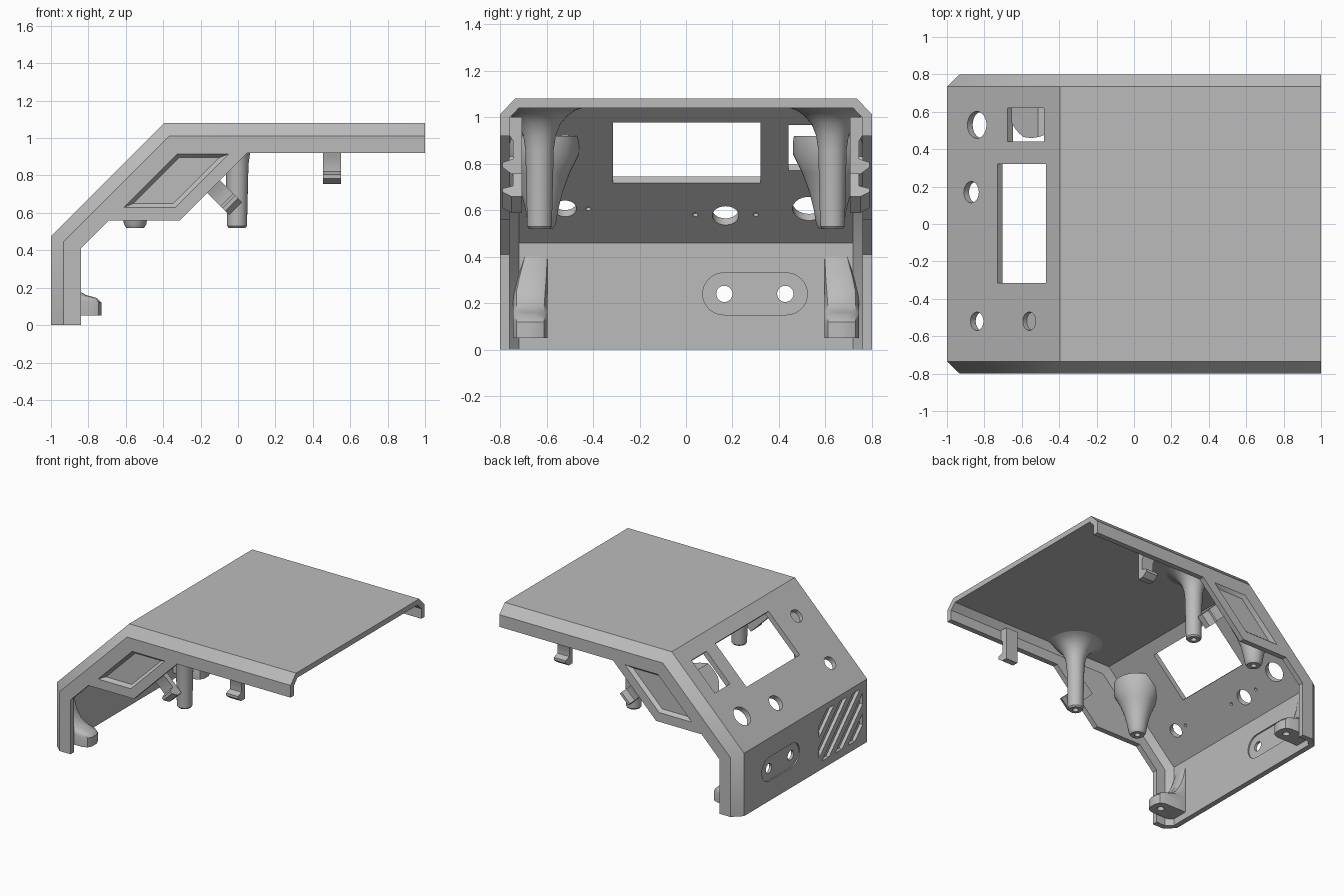
import bpy, bmesh, math
from mathutils import Vector, Matrix

old = bpy.data.objects.get("Cube")
if old:
    bpy.data.objects.remove(old, do_unlink=True)

GREY = (0.5, 0.5, 0.5, 1.0)
mat = bpy.data.materials.new("light grey plastic")
mat.use_nodes = True
mat.diffuse_color = GREY
mat.node_tree.nodes["Principled BSDF"].inputs["Base Color"].default_value = GREY

TILT = Matrix.Rotation(math.radians(-45), 4, 'Y')   # up axis becomes the sloped panel's normal


def make(name, bm):
    bmesh.ops.recalc_face_normals(bm, faces=bm.faces)
    me = bpy.data.meshes.new(name)
    bm.to_mesh(me)
    bm.free()
    me.materials.append(mat)
    ob = bpy.data.objects.new(name, me)
    bpy.context.collection.objects.link(ob)
    return ob


def loft(name, rings, matrix=None):
    """Closed solid through rings of equal point count."""
    bm = bmesh.new()
    loops = [[bm.verts.new(p) for p in ring] for ring in rings]
    n = len(loops[0])
    for a, b in zip(loops, loops[1:]):
        for i in range(n):
            j = (i + 1) % n
            bm.faces.new((a[i], a[j], b[j], b[i]))
    bm.faces.new(loops[0])
    bm.faces.new(loops[-1])
    if matrix:
        bm.transform(matrix)
    return make(name, bm)


def lathe(name, profile, x, y, n=40):
    """Turned part from (radius, height) pairs."""
    ang = [2 * math.pi * i / n for i in range(n)]
    return loft(name, [[(x + r * math.cos(a), y + r * math.sin(a), z) for a in ang]
                       for r, z in profile])


def cylinder(r, depth, matrix):
    bm = bmesh.new()
    bmesh.ops.create_cone(bm, cap_ends=True, segments=32, radius1=r, radius2=r,
                          depth=depth, matrix=matrix)
    return make("cutter", bm)


def box(size, matrix):
    bm = bmesh.new()
    bmesh.ops.create_cube(bm, size=1, matrix=matrix @ Matrix.Diagonal((*size, 1)))
    return make("cutter", bm)


def boolean(ob, tool, op='DIFFERENCE'):
    m = ob.modifiers.new("cut", 'BOOLEAN')
    m.operation, m.object, m.solver = op, tool, 'EXACT'
    bpy.context.view_layer.objects.active = ob
    bpy.ops.object.modifier_apply(modifier=m.name)
    bpy.data.objects.remove(tool, do_unlink=True)


def hull(d, xmax, zmin):
    """Chamfered body, shrunk inward by d."""
    def ring(y, o):
        k = 0.414 * o
        pts = [(-1 + o, zmin), (-1 + o, 0.475 - k), (-0.395 + k, 1.08 - o),
               (xmax, 1.08 - o), (xmax, zmin)]
        return [(px, y, pz) for px, pz in pts]
    k = 0.414 * d
    side, face = 0.8 - d, 0.735 - k
    return loft("hull", [ring(-side, 0.068 + k), ring(-face, d),
                         ring(face, d), ring(side, 0.068 + k)])


# Shell: chamfered body, hollowed, with the side skirts trimmed below
shell = hull(0, 1.0, 0.0)
shell.name = "cover_shell"
boolean(shell, hull(0.04, 1.2, -0.2))
trim = [(-0.84, -0.3), (-0.84, 0.41), (-0.69, 0.56), (-0.31, 0.56),
        (0.05, 0.92), (1.3, 0.92), (1.3, -0.3)]
boolean(shell, loft("cutter", [[(x, y, z) for x, z in trim] for y in (-1, 1)]))

# Sloped panel: two windows and four round holes, cut square to the slope
def on_slope(x, y, lower=0.0):
    return Matrix.Translation((x, y, x + 1.475 - lower)) @ TILT

for x, y, length, width in ((-0.60, 0.003, 0.368, 0.635), (-0.578, 0.53, 0.276, 0.18)):
    boolean(shell, box((length, width, 0.2), on_slope(x, y)))
for x, y, r in ((-0.84, 0.53, 0.072), (-0.87, 0.17, 0.057),
                (-0.84, -0.52, 0.049), (-0.56, -0.52, 0.049)):
    boolean(shell, cylinder(r, 0.2, on_slope(x, y)))

# Small blind pilot holes on the inside of the slope
for y, z in ((-0.42, 0.605), (0.04, 0.58), (0.30, 0.58)):
    boolean(shell, cylinder(0.011, 0.04, on_slope(z - 1.418, y, 0.057)))

# Front wall: oval recess on both faces, with two through holes
def oval(x0, x1):
    ring = []
    for side in (0, 1):
        for i in range(17):
            a = math.pi * (i / 16 + side) - math.pi / 2
            cy = 0.297 + (0.135 if side == 0 else -0.135)
            ring.append((cy + 0.09 * math.cos(a), 0.24 + 0.09 * math.sin(a)))
    return loft("cutter", [[(x, y, z) for y, z in ring] for x in (x0, x1)])

boolean(shell, oval(-1.1, -0.99))
boolean(shell, oval(-0.97, -0.9))
for y in (0.165, 0.427):
    boolean(shell, cylinder(0.035, 0.3, Matrix.Translation((-1, y, 0.24))
                            @ Matrix.Rotation(math.pi / 2, 4, 'Y')))

# Front wall: blind slanted vents, diagonal bands clipped to a rectangle
for i in range(5):
    low = -0.43 + 0.155 * i
    bm = bmesh.new()
    bmesh.ops.create_cube(bm, size=1, matrix=Matrix.Translation((-1, -0.42, 0.245))
                          @ Matrix.Diagonal((0.05, 0.52, 0.37, 1)))
    for offset, sign in ((low, -1), (low + 0.085, 1)):
        cut = bmesh.ops.bisect_plane(
            bm, geom=bm.verts[:] + bm.edges[:] + bm.faces[:], clear_outer=True,
            plane_co=Vector((-1, -0.16, 0.06 + offset)), plane_no=Vector((0, sign, sign)))
        bmesh.ops.holes_fill(bm, edges=[e for e in bm.edges if e.is_boundary])
    boolean(shell, make("cutter", bm))

# Hook outline across the skirt: (y, z), z = 0 at the skirt edge
HOOK = [(0.705, 0.08), (0.765, 0.08), (0.765, 0.01), (0.745, -0.02), (0.745, -0.10),
        (0.79, -0.115), (0.79, -0.135), (0.75, -0.165), (0.705, -0.165)]
# Front tab sections: (height, reach in x, outer y)
TAB = [(0.05, -0.73, 0.745), (0.12, -0.73, 0.745), (0.145, -0.755, 0.745),
       (0.16, -0.81, 0.745), (0.19, -0.865, 0.745), (0.25, -0.91, 0.74),
       (0.32, -0.94, 0.72), (0.40, -0.958, 0.695)]

for s, label in ((-1, "right"), (1, "left")):
    # Bevelled parallelogram recess in the skirt
    outer = [(-0.61, 0.63), (-0.325, 0.915), (-0.05, 0.915), (-0.335, 0.63)]
    inner = [(-0.56, 0.65), (-0.315, 0.895), (-0.10, 0.895), (-0.345, 0.65)]
    boolean(shell, loft("cutter", [[(x, s * y, z) for x, z in pts] for y, pts in
                                   ((0.82, outer), (0.80, outer), (0.775, inner))]))

    # Tall screw pillar, flared into the roof
    pillar = lathe("screw_pillar_" + label, [
        (0.02, 0.57), (0.02, 0.52), (0.045, 0.52), (0.053, 0.53), (0.061, 0.86), (0.07, 0.92),
        (0.09, 0.97), (0.12, 1.005), (0.155, 1.03), (0.2, 1.045), (0.2, 1.06)],
        -0.005, s * 0.63)
    # Short screw boss, flared into the slope
    boss = lathe("slope_boss_" + label, [
        (0.02, 0.56), (0.02, 0.52), (0.048, 0.52), (0.06, 0.54), (0.07, 0.60),
        (0.09, 0.68), (0.12, 0.76), (0.16, 0.84), (0.16, 0.92)], -0.55, s * 0.62)
    for part in (pillar, boss):
        boolean(part, hull(0.03, 1.2, -0.2), 'INTERSECT')

    # Hook clips: one upright, one square to the sloped skirt edge
    for name, place in (("rear_clip_", Matrix.Translation((0.503, 0, 0.92))),
                        ("slope_clip_", Matrix.Translation((-0.13, 0, 0.74)) @ TILT)):
        loft(name + label, [[(x, s * y, z) for y, z in HOOK] for x in (-0.049, 0.049)], place)

    # Front screw tab blended up into the wall
    rings = []
    for z, reach, y2 in TAB:
        c, y1, back = min(0.05, 0.6 * (reach + 0.97)), 0.595, -0.97
        pts = [(back, y1), (reach - c, y1), (reach - c * 0.3, y1 + c * 0.3), (reach, y1 + c),
               (reach, y2 - c), (reach - c * 0.3, y2 - c * 0.3), (reach - c, y2), (back, y2)]
        rings.append([(x, s * y, z) for x, y in pts])
    tab = loft("front_tab_" + label, rings)
    boolean(tab, cylinder(0.024, 0.1, Matrix.Translation((-0.80, s * 0.67, 0.05))))

# Smooth the turned and blended parts, keep edges crisp
bpy.ops.object.select_all(action='DESELECT')
for ob in bpy.context.collection.objects:
    if ob.type == 'MESH' and mat.name in ob.data.materials:
        ob.select_set(True)
        bpy.context.view_layer.objects.active = ob
bpy.ops.object.shade_smooth_by_angle(angle=math.radians(35))
